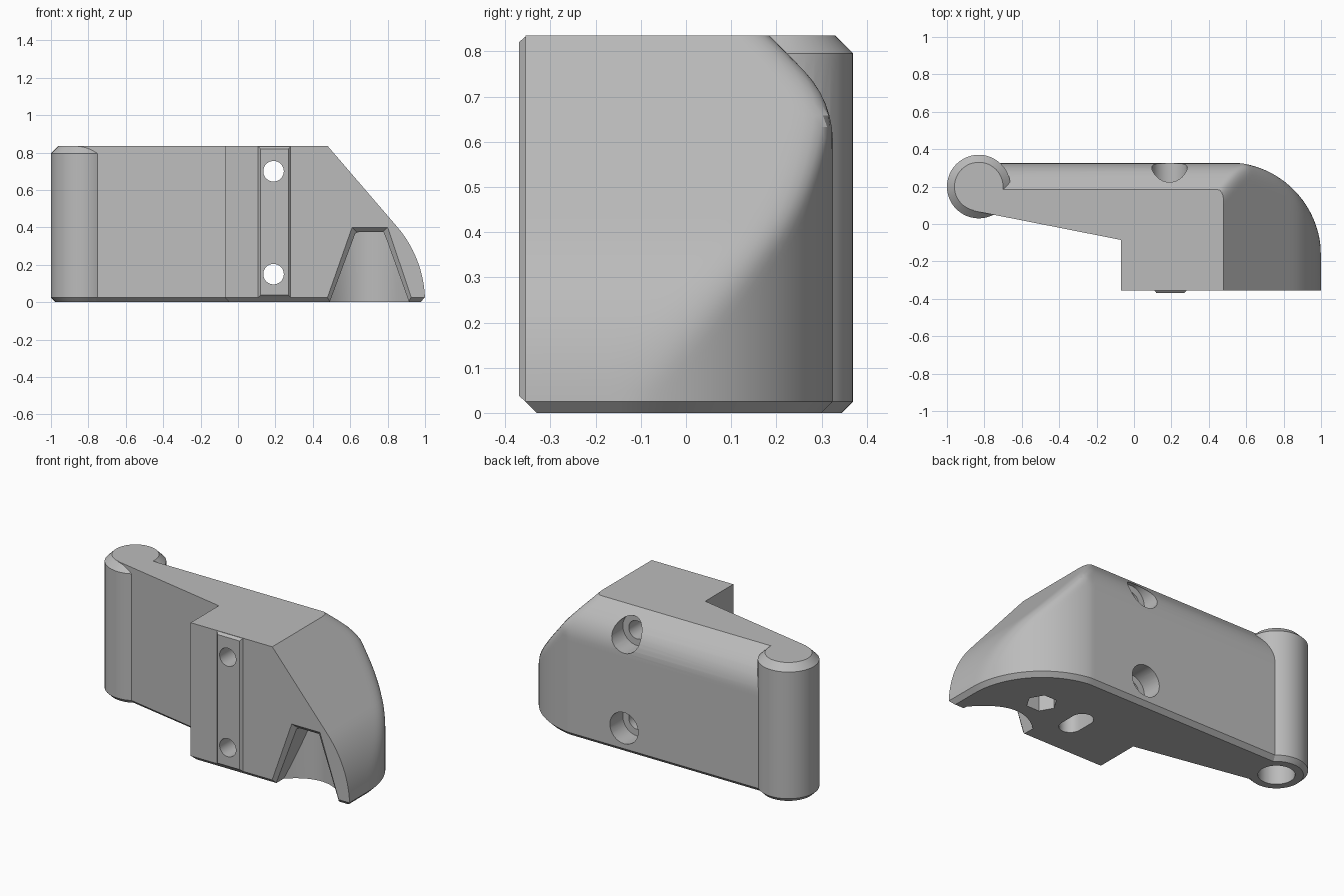
import bpy, bmesh
from math import sin, cos, pi, sqrt, inf

cube = bpy.data.objects.get("Cube")
if cube:
    bpy.data.objects.remove(cube)

grey = bpy.data.materials.new("plain grey")
grey.use_nodes = True
colour = (0.5, 0.5, 0.5, 1)
grey.diffuse_color = colour
grey.node_tree.nodes["Principled BSDF"].inputs["Base Color"].default_value = colour

HEIGHT = 0.835


def loft(name, rings):
    """Closed solid through a list of equal-length point rings."""
    bm = bmesh.new()
    rows = [[bm.verts.new(p) for p in ring] for ring in rings]
    n = len(rows[0])
    for a, b in zip(rows, rows[1:]):
        for i in range(n):
            j = (i + 1) % n
            bm.faces.new((a[i], a[j], b[j], b[i]))
    bm.faces.new(rows[0][::-1])
    bm.faces.new(rows[-1])
    bmesh.ops.recalc_face_normals(bm, faces=bm.faces)
    mesh = bpy.data.meshes.new(name)
    bm.to_mesh(mesh)
    bm.free()
    mesh.materials.append(grey)
    obj = bpy.data.objects.new(name, mesh)
    bpy.context.collection.objects.link(obj)
    return obj


def turned(name, x, y, steps, sides=48):
    """Upright round part from (radius, z) steps."""
    return loft(name, [[(x + r * cos(2 * pi * i / sides), y + r * sin(2 * pi * i / sides), z)
                        for i in range(sides)] for r, z in steps])


def bored(name, x, z, radius, y0, y1, sides=32):
    """Round cutter running front to back."""
    return loft(name, [[(x + radius * cos(2 * pi * i / sides), y,
                         z + radius * sin(2 * pi * i / sides)) for i in range(sides)]
                       for y in (y0, y1)])


def combine(target, tool, operation):
    tool.hide_render = True
    mod = target.modifiers.new(operation.lower(), "BOOLEAN")
    mod.operation, mod.object, mod.solver = operation, tool, "EXACT"
    bpy.context.view_layer.objects.active = target
    bpy.ops.object.modifier_apply(modifier=mod.name)
    bpy.data.objects.remove(tool)


# Body silhouette limits: sloping right side and rounded back top
def right_limit(z):
    return 0.38 + sqrt(0.62 ** 2 - z * z) if z < 0.404 else 0.85 - 0.86 * (z - 0.404)


def back_limit(z):
    if z < 0.6:
        return 0.325
    if z < 0.76:
        return 0.099 + sqrt(0.226 ** 2 - (z - 0.6) ** 2)
    return 0.259 - (z - 0.76)


def body_ring(z, d):
    px, py = 0.3, -0.17
    right, back = right_limit(z) - d, back_limit(z) - d
    soft = 0.001 + 0.08 * min(1, z / 0.6)
    pts = [(right, -0.355 + d, z)]
    for i in range(49):
        a = i / 48 * pi / 2
        c, s = cos(a), sin(a)
        to_right = (right - px) / c if c > 1e-6 else inf
        to_back = (back - py) / s if s > 1e-6 else inf
        to_arc = 0.2 * c + sqrt((0.5 - d) ** 2 - (0.2 * s) ** 2)
        if to_arc * c > 0.2:
            to_back = min(to_back, to_arc)
        h = max(soft - abs(to_right - to_back), 0)
        rho = min(to_right, to_back) - h * h / (4 * soft)
        pts.append((px + rho * c, py + rho * s, z))
    pts += [(-0.83, back, z), (-0.855, 0.07 + d, z),
            (-0.07 + d, -0.085 + d, z), (-0.07 + d, -0.355 + d, z)]
    return pts


levels = [0.025 + (HEIGHT - 0.025) * i / 32 for i in range(33)]
body = loft("bracket_body", [body_ring(0, 0.025)] + [body_ring(z, 0) for z in levels])

# Hinge barrel with chamfered ends
barrel = turned("hinge_barrel", -0.83, 0.2,
                [(0.145, 0), (0.17, 0.025), (0.17, 0.795), (0.13, HEIGHT)])
combine(body, barrel, "UNION")


# Raised front rail with bevelled edges
def rail_ring(y, d):
    return [(0.108 + d, y, 0.025 + d), (0.282 - d, y, 0.025 + d),
            (0.282 - d, y, HEIGHT - 0.002 - d), (0.108 + d, y, HEIGHT - 0.002 - d)]


rail = loft("front_rail", [rail_ring(-0.34, 0), rail_ring(-0.355, 0), rail_ring(-0.37, 0.013)])
combine(body, rail, "UNION")

# Screw holes with counterbores at the back
for z in (0.15, 0.7):
    combine(body, bored("screw_hole", 0.19, z, 0.055, -0.5, 0.5), "DIFFERENCE")
    combine(body, bored("counterbore", 0.19, z, 0.095, 0.2, 0.5), "DIFFERENCE")

# Pin hole and hexagonal pocket underneath
combine(body, turned("pin_hole", -0.83, 0.2, [(0.1, -0.1), (0.1, 0.72)]), "DIFFERENCE")
combine(body, turned("hex_pocket", 0.63, -0.02, [(0.085, -0.1), (0.085, 0.2)], 6), "DIFFERENCE")


# Rounded slot underneath
def slot_ring(z):
    return [(0.35 + 0.062 * cos(pi * i / 12), -0.065 + side * 0.05 + side * 0.062 * sin(pi * i / 12), z)
            if side > 0 else
            (0.35 - 0.062 * cos(pi * i / 12), -0.115 - 0.062 * sin(pi * i / 12), z)
            for side in (1, -1) for i in range(13)]


combine(body, loft("slot", [slot_ring(-0.1), slot_ring(0.25)]), "DIFFERENCE")

# Tapered front recess with a curved back wall
columns = []
for i in range(25):
    x = 0.476 + 0.453 * i / 24
    top = min(0.375, (x - 0.49) * 2.68, (0.915 - x) * 2.78)
    wall = -0.17 - 2.5 * (x - 0.68) ** 2
    columns.append([(x, -0.4, -0.06), (x, wall, -0.06), (x, wall, top), (x, -0.4, top)])
combine(body, loft("recess", columns), "DIFFERENCE")


# Chamfered rim of the recess
def rim_ring(y, d):
    return [(0.452 + d, y, -0.05), (0.952 - d, y, -0.05),
            (0.8 - d, y, 0.4 - d), (0.61 + d, y, 0.4 - d)]


combine(body, loft("recess_rim", [rim_ring(-0.4, 0), rim_ring(-0.355, 0), rim_ring(-0.33, 0.024)]),
        "DIFFERENCE")

# Smooth shading with crisp edges
bpy.ops.object.select_all(action="DESELECT")
body.select_set(True)
bpy.context.view_layer.objects.active = body
bpy.ops.object.shade_smooth_by_angle(angle=pi / 7)
